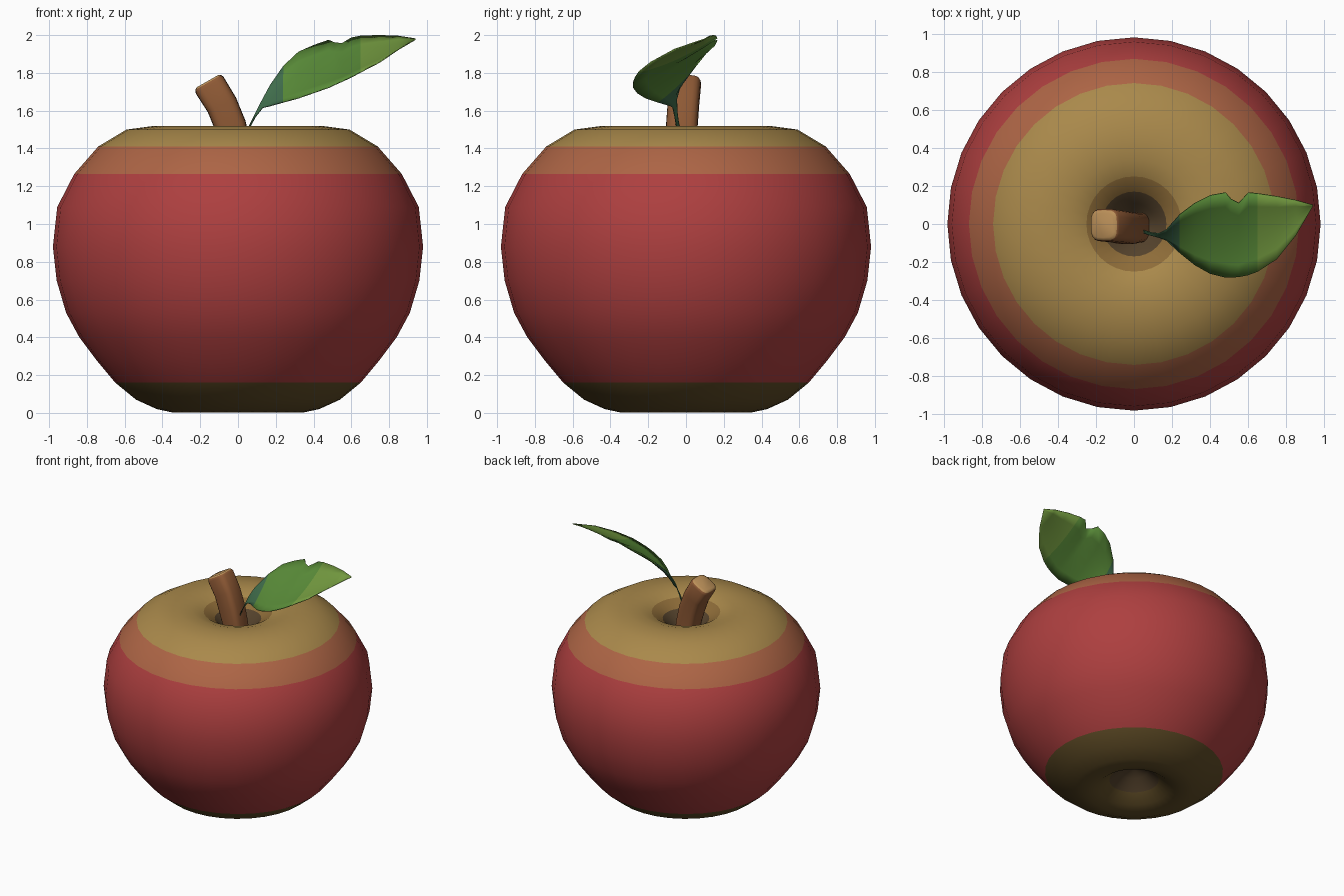
import bpy
from math import cos, sin, pi, copysign
from mathutils import Vector

if "Cube" in bpy.data.objects:
    bpy.data.objects.remove(bpy.data.objects["Cube"])


def material(name, rgb):
    m = bpy.data.materials.new(name)
    m.diffuse_color = (*rgb, 1)
    m.use_nodes = True
    m.node_tree.nodes["Principled BSDF"].inputs["Base Color"].default_value = m.diffuse_color
    return m


def build(name, rings, closed, mats, ring_mat=None, caps=()):
    """Skin a list of equal-length rings (or open strips) with quads."""
    n = len(rings[0])
    verts = [p for r in rings for p in r]
    faces, slots = [], []
    for i in range(len(rings) - 1):
        for j in range(n if closed else n - 1):
            k = (j + 1) % n
            faces.append((i * n + j, i * n + k, (i + 1) * n + k, (i + 1) * n + j))
            slots.append(ring_mat[i] if ring_mat else 0)
    for i in caps:
        idx = [i * n + j for j in range(n)]
        faces.append(idx if i else idx[::-1])
        slots.append(len(mats) - 1)
    me = bpy.data.meshes.new(name)
    me.from_pydata(verts, [], faces)
    for m in mats:
        me.materials.append(m)
    me.polygons.foreach_set("material_index", slots)
    ob = bpy.data.objects.new(name, me)
    bpy.context.collection.objects.link(ob)
    bpy.context.view_layer.objects.active = ob
    ob.select_set(True)
    bpy.ops.object.shade_smooth_by_angle(angle=0.9)
    ob.select_set(False)
    return ob


# apple body: lathed profile (radius, height), from bottom dimple to top dimple
profile = [(.002, .2), (.1, .16), (.18, .09), (.26, .03), (.35, .003), (.43, .02),
           (.54, .07), (.65, .16), (.75, .28), (.84, .4), (.91, .53), (.96, .7),
           (.98, .88), (.957, 1.09), (.867, 1.265), (.74, 1.41), (.59, 1.5),
           (.44, 1.52), (.34, 1.515), (.25, 1.487), (.17, 1.435), (.11, 1.37),
           (.06, 1.3), (.002, 1.25)]
skin = [material("skin_red", (.42, .05, .05)), material("skin_blush", (.42, .13, .06)),
        material("skin_ochre", (.4, .25, .07)), material("skin_brown", (.27, .15, .04)),
        material("skin_dark", (.09, .055, .025)), material("skin_olive", (.12, .075, .02))]
bands = [4, 4, 5, 5, 5, 5, 5] + [0] * 7 + [1, 2, 2, 2, 2, 3, 4, 4, 4]
rings = [[(r * cos(a * pi / 16), r * sin(a * pi / 16), z) for a in range(32)]
         for r, z in profile]
build("apple_body", rings, True, skin, bands, (0, len(rings) - 1))

# stem: rounded-square section swept along a leaning path (x, y, z, scale)
path = [(.015, -.02, 1.22, .95), (-.01, -.02, 1.4, .95), (-.04, -.022, 1.52, 1),
        (-.085, -.014, 1.63, 1), (-.15, -.006, 1.735, 1.02),
        (-.158, -.006, 1.749, .94), (-.162, -.006, 1.756, .78)]
rings = []
for i, (x, y, z, s) in enumerate(path):
    a, b = path[max(i - 1, 0)], path[min(i + 1, len(path) - 1)]
    t = Vector((b[0] - a[0], 0, b[2] - a[2])).normalized()
    u, v = Vector((t.z, 0, -t.x)), Vector((0, 1, 0))
    ring = []
    for k in range(20):
        c, d = cos(k * pi / 10), sin(k * pi / 10)
        c, d = (copysign(abs(q) ** .55, q) * .084 * s for q in (c, d))
        ring.append(Vector((x, y, z)) + u * c + v * d)
    rings.append(ring)
build("stem", rings, True, [material("bark", (.27, .1, .035)), material("cut_end", (.5, .28, .1))],
      [0, 0, 0, 0, 0, 1], (0, len(rings) - 1))

# leaf: stations (x, front edge y, z, back edge y, z), with a bite in the back edge
leaf = [(.04, -.045, 1.47, -.03, 1.48), (.09, -.06, 1.565, -.045, 1.58),
        (.13, -.07, 1.615, -.05, 1.66), (.17, -.085, 1.625, -.03, 1.735),
        (.24, -.15, 1.645, .05, 1.835), (.32, -.215, 1.667, .11, 1.91),
        (.4, -.26, 1.695, .15, 1.945), (.48, -.28, 1.723, .165, 1.973),
        (.51, -.28, 1.737, .13, 1.96), (.55, -.278, 1.755, .11, 1.955),
        (.6, -.268, 1.778, .165, 1.985), (.65, -.25, 1.805, .16, 1.995),
        (.75, -.185, 1.857, .145, 1.998), (.85, -.06, 1.925, .125, 1.994),
        (.94, .095, 1.978, .1, 1.98)]
strips = []
for x, y0, z0, y1, z1 in leaf:
    sag = .06 * (y1 - y0)
    strips.append([(x, y0 + (y1 - y0) * t, z0 + (z1 - z0) * t - sag * 4 * t * (1 - t))
                   for t in (k / 6 for k in range(7))])
greens = [material("leaf_base", (.05, .15, .07)), material("leaf_green", (.1, .26, .04)),
          material("leaf_tip", (.17, .32, .05))]
ob = build("leaf", strips, False, greens, [0] * 4 + [1] * 7 + [2] * 3)
mod = ob.modifiers.new("thickness", 'SOLIDIFY')
mod.thickness = .006
mod.offset = 0
